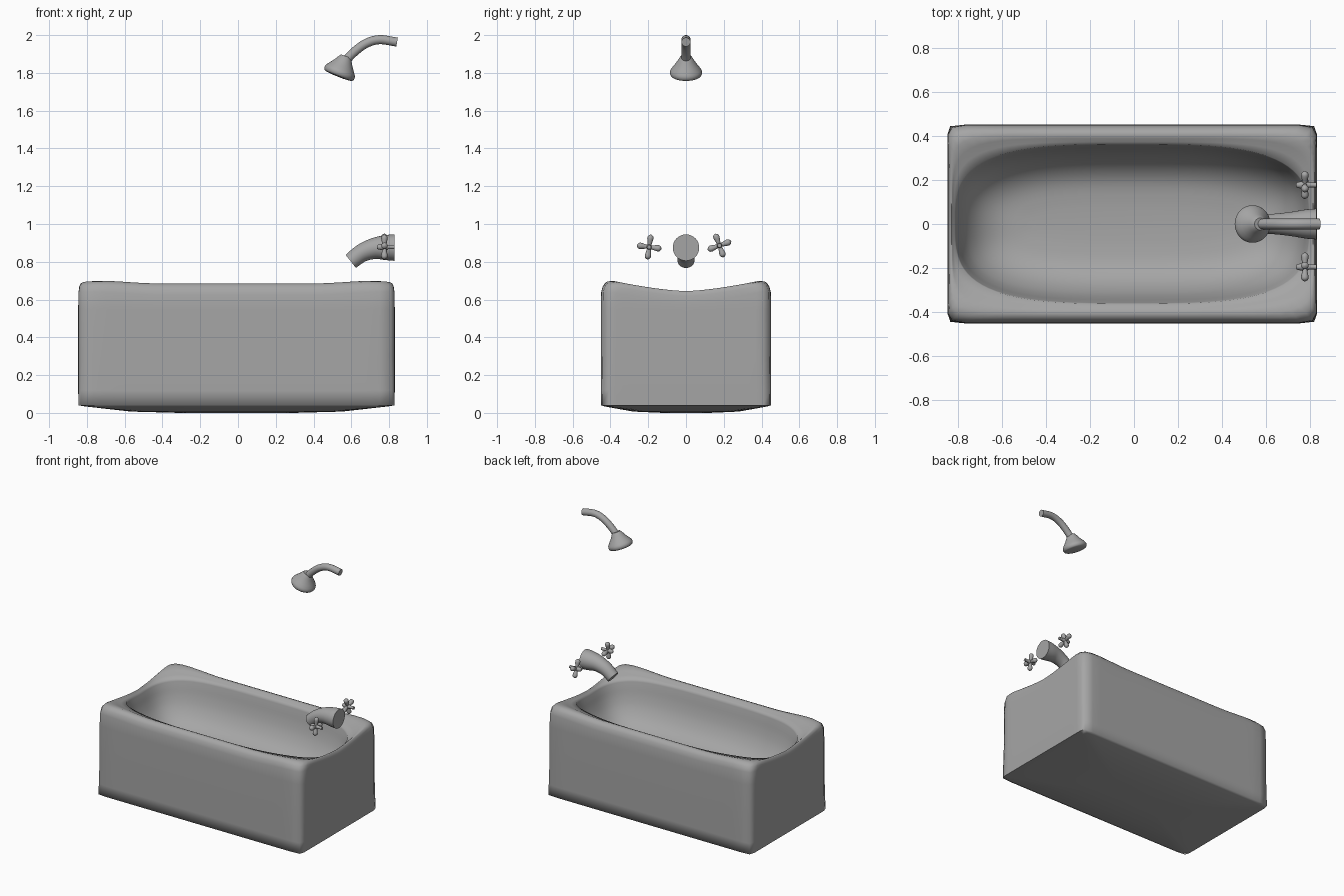
import bpy, bmesh, math
from mathutils import Vector

cube = bpy.data.objects.get("Cube")
if cube:
    bpy.data.objects.remove(cube, do_unlink=True)

GREY = (0.38, 0.38, 0.38, 1.0)
grey = bpy.data.materials.new("plain grey")
grey.use_nodes = True
grey.diffuse_color = GREY
grey.node_tree.nodes["Principled BSDF"].inputs["Base Color"].default_value = GREY


def skin(name, rings, angle=40):
    """Bridge equal-sized rings of points and close both ends."""
    bm = bmesh.new()
    loops = [[bm.verts.new(p) for p in ring] for ring in rings]
    n = len(loops[0])
    for a, b in zip(loops, loops[1:]):
        for i in range(n):
            j = (i + 1) % n
            bm.faces.new((a[i], a[j], b[j], b[i]))
    bm.faces.new(loops[0][::-1])
    bm.faces.new(loops[-1])
    bmesh.ops.recalc_face_normals(bm, faces=bm.faces)
    mesh = bpy.data.meshes.new(name)
    bm.to_mesh(mesh)
    bm.free()
    mesh.materials.append(grey)
    obj = bpy.data.objects.new(name, mesh)
    bpy.context.collection.objects.link(obj)
    bpy.ops.object.select_all(action='DESELECT')
    obj.select_set(True)
    bpy.context.view_layer.objects.active = obj
    bpy.ops.object.shade_smooth_by_angle(angle=math.radians(angle))


def smooth_path(keys, steps):
    """Catmull-Rom through tuples of any length."""
    k = [Vector(p) for p in keys]
    k = [2 * k[0] - k[1]] + k + [2 * k[-1] - k[-2]]
    out = []
    for p, q, r, s in zip(k, k[1:], k[2:], k[3:]):
        for i in range(steps):
            t = i / steps
            out.append(0.5 * (2 * q + (r - p) * t + (2 * p - 5 * q + 4 * r - s) * t * t
                              + (3 * q - p - 3 * r + s) * t ** 3))
    return out + [k[-2]]


def tube(name, keys, side, steps=4, sides=20):
    """Round sweep along planar (x, y, z, radius) keys; side is the plane's normal."""
    path = smooth_path(keys, steps)
    side = Vector(side)
    rings = []
    for i, p in enumerate(path):
        tangent = (path[min(i + 1, len(path) - 1)] - path[max(i - 1, 0)]).to_3d().normalized()
        up = tangent.cross(side)
        turns = [math.tau * j / sides for j in range(sides)]
        rings.append([p.to_3d() + (side * math.cos(a) + up * math.sin(a)) * p[3] for a in turns])
    skin(name, rings)


# Bathtub: rounded-rectangle rings from the base, over the rim, into the bowl
def ease(t):
    t = max(0.0, min(1.0, t))
    return t * t * (3 - 2 * t)


def rim_height(x, y):
    end = 0.645 + 0.057 * min(1, abs(y) / 0.4) ** 1.5
    return 0.685 + (end - 0.685) * ease((abs(x) - 0.4) / 0.38)


def tub_ring(a, b, power, height, count=128):
    ring = []
    for i in range(count):
        t = math.tau * i / count
        c, s = math.cos(t), math.sin(t)
        r = (abs(c) ** power + abs(s) ** power) ** (-1 / power)
        x, y = a * r * c, b * r * s
        ring.append((x - 0.008, y, height(x, y)))
    return ring


# Underside and walls, at fixed heights
rings = [tub_ring(a, b, power, lambda x, y, z=z: z) for a, b, power, z in (
    (0.30, 0.12, 4, 0.0), (0.56, 0.28, 6, 0.007), (0.80, 0.43, 40, 0.034),
    (0.837, 0.45, 50, 0.04), (0.838, 0.451, 40, 0.12), (0.838, 0.451, 30, 0.3),
    (0.838, 0.451, 30, 0.55))]
# Rolled rim, measured down from the crest
rings += [tub_ring(a, b, power, lambda x, y, d=drop: rim_height(x, y) - d)
          for a, b, power, drop in (
    (0.837, 0.449, 28, 0.06), (0.833, 0.44, 22, 0.026), (0.828, 0.424, 14, 0.006),
    (0.821, 0.405, 9, 0.0), (0.815, 0.388, 6, 0.005), (0.809, 0.372, 4.5, 0.016))]
# Bowl: inset against share of the depth
FLOOR = 0.34
bowl = [(0, 0.06), (0.012, 0.2), (0.026, 0.38), (0.05, 0.58), (0.09, 0.77),
        (0.14, 0.9), (0.2, 0.97), (0.29, 1)]
for inset, depth in smooth_path(bowl, 3):
    rings.append(tub_ring(
        0.805 - 1.2 * inset, 0.362 - inset, 3.3,
        lambda x, y, d=depth: rim_height(x, y) * (1 - d) + FLOOR * d))
skin("bathtub", rings, 80)

# Shower arm and lathed shower head
tube("shower_arm", [(0.842, 0, 1.963, 0.024), (0.75, 0, 1.976, 0.024), (0.68, 0, 1.957, 0.024),
                    (0.62, 0, 1.915, 0.024), (0.565, 0, 1.86, 0.024)], (0, 1, 0), 5)
top, axis = Vector((0.572, 0, 1.888)), Vector((-0.37, 0, -0.93))
head = [(0, 0.027), (0.012, 0.036), (0.04, 0.053), (0.075, 0.079), (0.09, 0.085),
        (0.103, 0.083), (0.112, 0.072), (0.116, 0.03)]
tube("shower_head", [(*(top + axis * d), r) for d, r in head], (0, 1, 0), 2, 32)

# Spout flaring toward the wall
tube("spout", [(0.828, 0, 0.875, 0.07), (0.78, 0, 0.875, 0.066), (0.72, 0, 0.87, 0.056),
               (0.655, 0, 0.846, 0.048), (0.597, 0, 0.802, 0.044)], (0, 1, 0), 5, 32)

# Cross handles: a stem plus four rounded lobes each
for name, y, z, tilt in (("left_tap", 0.177, 0.886, 20), ("right_tap", -0.195, 0.878, -8)):
    tube(name + "_stem", [(0.735, y, z, 0.006), (0.742, y, z, 0.013), (0.77, y, z, 0.016),
                          (0.8, y, z, 0.011), (0.828, y, z, 0.011)], (0, 1, 0), 3, 14)
    for i in range(4):
        a = math.radians(tilt + 90 * i)
        lobe = [(0.0, 0.009), (0.02, 0.012), (0.045, 0.017), (0.058, 0.014), (0.066, 0.003)]
        tube(f"{name}_lobe_{i + 1}",
             [(0.775, y + d * math.cos(a), z + d * math.sin(a), r) for d, r in lobe],
             (1, 0, 0), 3, 14)
